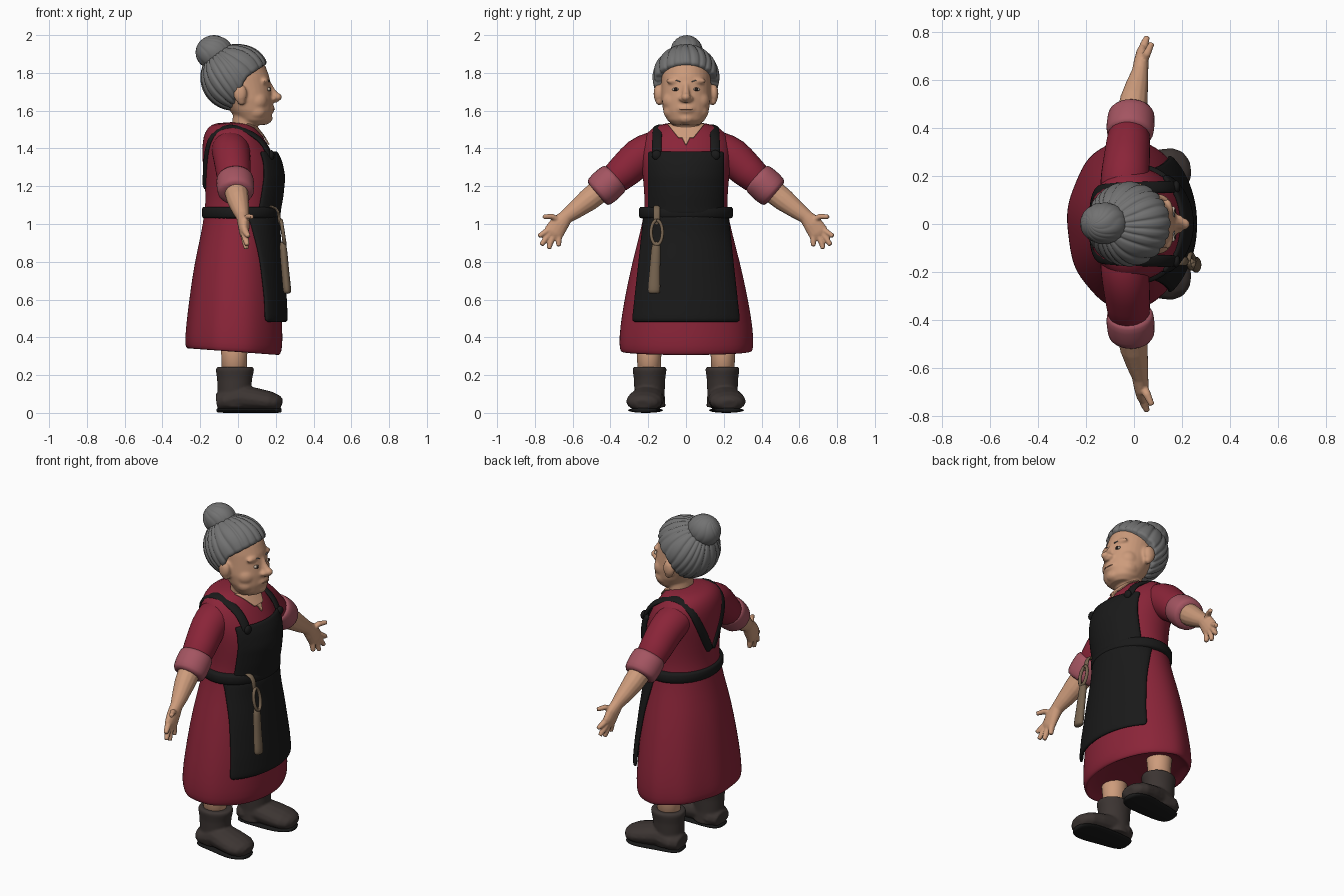
import bpy, bmesh
from math import sin, cos, pi, radians, sqrt
from mathutils import Vector, Matrix

if "Cube" in bpy.data.objects:
    bpy.data.objects.remove(bpy.data.objects["Cube"])


def material(name, r, g, b):
    m = bpy.data.materials.new(name)
    m.use_nodes = True
    m.diffuse_color = (r, g, b, 1)
    node = m.node_tree.nodes["Principled BSDF"]
    node.inputs["Base Color"].default_value = (r, g, b, 1)
    node.inputs["Roughness"].default_value = 0.8
    return m


skin = material("skin", .61, .33, .2)
grey = material("grey_hair", .17, .17, .17)
red = material("red_cloth", .255, .018, .04)
pink = material("pink_cuff", .37, .09, .12)
black = material("black_cloth", .01, .01, .01)
leather = material("dark_leather", .045, .035, .032)
wood = material("brown_wood", .18, .125, .078)
lip = material("lip_brown", .35, .16, .1)
white = material("eye_white", .55, .45, .36)
dark = material("eye_dark", .02, .012, .01)


def finish(bm, name, mat, subdivide=0, voxel=0, thickness=0, smooth=3):
    """Turn a bmesh into a smooth-shaded object with modifiers."""
    bmesh.ops.recalc_face_normals(bm, faces=bm.faces)
    for f in bm.faces:
        f.smooth = True
    mesh = bpy.data.meshes.new(name)
    bm.to_mesh(mesh)
    bm.free()
    mesh.materials.append(mat)
    ob = bpy.data.objects.new(name, mesh)
    bpy.context.collection.objects.link(ob)
    if thickness:
        mod = ob.modifiers.new("thickness", 'SOLIDIFY')
        mod.thickness, mod.offset = thickness, 0
    if voxel:
        mod = ob.modifiers.new("blend", 'REMESH')
        mod.mode, mod.voxel_size, mod.use_smooth_shade = 'VOXEL', voxel, True
        mod = ob.modifiers.new("soften", 'SMOOTH')
        mod.iterations = smooth
    if subdivide:
        mod = ob.modifiers.new("subdivide", 'SUBSURF')
        mod.levels = mod.render_levels = subdivide


def bridge(bm, rings):
    """Join rings of points with quads and close the ends."""
    rows = [[bm.verts.new(p) for p in ring] for ring in rings]
    n = len(rows[0])
    for a, b in zip(rows, rows[1:]):
        for i in range(n):
            j = (i + 1) % n
            bm.faces.new((a[i], a[j], b[j], b[i]))
    bm.faces.new(rows[0])
    bm.faces.new(rows[-1])


def loft(bm, rings, n=32, grow=0, y=0, ripple=0, tilt=0):
    """Stack of ellipses, each given as z, centre x, radius x, radius y."""
    out = []
    for z, cx, rx, ry in rings:
        ring = []
        for i in range(n):
            t = 2 * pi * i / n
            k = 1 + ripple * max(0, 1 - z) * sin(9 * t) * (.6 - .4 * cos(t))
            drop = tilt * max(0, .5 - z) * cos(t)
            ring.append((cx + (rx + grow) * cos(t) * k, y + (ry + grow) * sin(t) * k, z - drop))
        out.append(ring)
    bridge(bm, out)


def tube(bm, path, ref, n=14):
    """Sweep an ellipse along points x, y, z, width, depth; depth lies along ref."""
    pts = [Vector(p[:3]) for p in path]
    rings = []
    for i, p in enumerate(pts):
        t = (pts[min(i + 1, len(pts) - 1)] - pts[max(i - 1, 0)]).normalized()
        r = ref(p) if callable(ref) else Vector(ref)
        d = (r - t * r.dot(t)).normalized()
        w = t.cross(d)
        rings.append([p + w * path[i][3] * cos(2 * pi * k / n) + d * path[i][4] * sin(2 * pi * k / n)
                      for k in range(n)])
    bridge(bm, rings)


def ball(bm, centre, size, segments=24):
    m = Matrix.Translation(centre) @ Matrix.Diagonal((*size, 1))
    bmesh.ops.create_uvsphere(bm, u_segments=segments, v_segments=segments // 2, radius=1, matrix=m)


def profile_at(rings, z):
    for a, b in zip(rings, rings[1:]):
        if a[0] <= z <= b[0]:
            f = (z - a[0]) / (b[0] - a[0])
            return [p + (q - p) * f for p, q in zip(a, b)]
    return rings[-1]


def surface(rings, y, z, grow=0, side=1):
    """Point on the front or back of a lofted shape."""
    _, cx, rx, ry = profile_at(rings, z)
    return Vector((cx + side * (rx * sqrt(max(0, 1 - (y / ry) ** 2)) + grow), y, z))


def patch(name, mat, z0, z1, w0, w1, grow, thickness, rows=14, cols=20):
    """Cloth panel that follows the front of the dress."""
    bm = bmesh.new()
    grid = []
    for i in range(rows + 1):
        f = i / rows
        z, w = z0 + (z1 - z0) * f, w0 + (w1 - w0) * f
        grid.append([bm.verts.new(surface(dress, w * (2 * j / cols - 1), z, grow)) for j in range(cols + 1)])
    for a, b in zip(grid, grid[1:]):
        for j in range(cols):
            bm.faces.new((a[j], a[j + 1], b[j + 1], b[j]))
    finish(bm, name, mat, thickness=thickness, subdivide=1)


# Dress with a shallow underside
dress = [(.33, -.025, .25, .35), (.36, -.022, .258, .356), (.45, -.02, .255, .352), (.6, -.015, .243, .328),
         (.8, -.01, .22, .285), (.95, 0, .194, .244), (1.07, .01, .186, .218), (1.15, .02, .19, .22),
         (1.25, .02, .2, .228), (1.33, .008, .196, .238), (1.4, -.01, .179, .243),
         (1.46, -.025, .16, .225), (1.51, -.033, .13, .183), (1.54, -.03, .09, .1)]
bm = bmesh.new()
loft(bm, [(.365, -.025, .16, .26), (.335, -.025, .225, .325), (.32, -.025, .24, .34)] + dress,
     64, ripple=.018, tilt=.1)
finish(bm, "dress", red, subdivide=1)
patch("neck_opening", skin, 1.455, 1.53, .04, .1, .006, .008)
patch("neck_notch", skin, 1.42, 1.458, .003, .022, .006, .008)

# Apron with belt, straps and buttons
patch("apron_skirt", black, .48, 1.05, .287, .222, .02, .022)
patch("apron_bib", black, 1.05, 1.385, .198, .2, .02, .022)
bm = bmesh.new()
_, cx, rx, ry = profile_at(dress, 1.06)
loft(bm, [(z, cx + .008, rx - .008, ry) for z in (1.025, 1.035, 1.085, 1.095)], 48, grow=.03)
finish(bm, "belt", black, subdivide=1)
for s, side in ((1, "left"), (-1, "right")):
    bm = bmesh.new()
    path = [surface(dress, .155 * s, z, .024) for z in (1.345, 1.39, 1.43)]
    path += [surface(dress, .152 * s, 1.475, .008), Vector((-.02, .15 * s, 1.518)), Vector((-.07, .147 * s, 1.514))]
    path += [surface(dress, y * s, z, -.001, -1) for y, z in
             ((.143, 1.47), (.128, 1.41), (.1, 1.35), (.065, 1.28), (.03, 1.21), (.015, 1.185))]
    tube(bm, [(*p, .027, .012) for p in path], lambda p: p - Vector((0, p.y * .6, 1.32)))
    finish(bm, side + "_strap", black, subdivide=1)
    bm = bmesh.new()
    ball(bm, surface(dress, .155 * s, 1.365, .034), (.016, .026, .026))
    finish(bm, side + "_button", black)

# Head: skull, features and neck blended together
skull = [(1.525, .09, .06, .07), (1.55, .085, .088, .1), (1.6, .07, .114, .121), (1.66, .05, .133, .131),
         (1.72, .035, .14, .13), (1.78, .018, .148, .13), (1.84, .002, .142, .125), (1.9, -.03, .09, .09)]
bm = bmesh.new()
loft(bm, skull)
loft(bm, [(1.42, .02, .07, .085), (1.5, .035, .068, .085), (1.6, .045, .07, .085)])
tube(bm, [(.165, 0, 1.745, .014, .012), (.178, 0, 1.71, .016, .018),
          (.198, 0, 1.675, .024, .025), (.188, 0, 1.645, .022, .02)], (1, 0, 0))
ball(bm, (.21, 0, 1.672), (.023, .024, .022))
ball(bm, (.16, 0, 1.61), (.034, .055, .034))
ball(bm, (.15, 0, 1.56), (.033, .045, .03))
for s in (1, -1):
    ball(bm, (.184, .024 * s, 1.664), (.02, .016, .014))
    ball(bm, (.1, .06 * s, 1.65), (.06, .066, .06))
    ball(bm, (.14, .05 * s, 1.757), (.024, .055, .02))
    ball(bm, (.095, .072 * s, 1.595), (.055, .048, .045))
    ball(bm, (.012, .148 * s, 1.69), (.036, .024, .05))
    ball(bm, (.018, .142 * s, 1.65), (.022, .02, .022))
finish(bm, "head", skin, voxel=.007, smooth=7)
for s, side in ((1, "left"), (-1, "right")):
    eye = surface(skull, .055 * s, 1.713)
    for part, mat, shift, size in (("eye", white, 0, (.01, .019, .009)), ("iris", dark, .007, (.006, .01, .009))):
        bm = bmesh.new()
        ball(bm, eye + Vector((shift, 0, 0)), size)
        finish(bm, side + "_" + part, mat)
    bm = bmesh.new()
    tube(bm, [(*surface(skull, y * s, z, .003), .003, .005) for y, z in
              ((.028, 1.752), (.048, 1.761), (.072, 1.759), (.092, 1.746))], (1, 0, 0), 8)
    finish(bm, side + "_eyebrow", grey, subdivide=1)
bm = bmesh.new()
ball(bm, (.187, 0, 1.607), (.008, .034, .004))
finish(bm, "mouth", lip)


def hair(name, centre, size, strands, groove, front, back, twist, puff=0):
    """Grooved strands fanning out from the bun, ending at a hairline."""
    axis, ahead, across = Vector((-.58, 0, .81)), Vector((.81, 0, .58)), Vector((0, 1, 0))
    n, rows, rings = strands * 8, 28, []
    for i in range(rows + 2):
        ring = []
        for j in range(n):
            a = 2 * pi * j / n
            limit = radians(front + (back - front) * max(0, .2 - cos(a)) / 1.2)
            t = limit * max(.02, min(i / rows, 1))
            b = a + twist * sin(t)
            d = axis * cos(t) + (ahead * cos(b) + across * sin(b)) * sin(t)
            wave = (1 - abs(sin(strands * a / 2 + .9 * sin(3 * a) + .5 * sin(2 * t + 5 * a)))) ** 2
            k = 1 - groove * wave * sin(min(t * 1.3, pi / 2))
            k += puff * max(0, d.dot(Vector((.8, 0, .6)))) ** 4
            if i == rows:
                k *= .96
            if i > rows:
                k = .3
            ring.append([c + v * r * k for c, v, r in zip(centre, d, size)])
        rings.append(ring)
    bm = bmesh.new()
    bridge(bm, rings)
    finish(bm, name, grey)


hair("hair", (-.022, 0, 1.775), (.178, .177, .176), 22, .055, 103, 142, .15, .1)
hair("hair_bun", (-.125, .003, 1.908), (.1, .087, .092), 12, .03, 172, 172, 1.2)

# Arms, hands, legs and boots
for s, side in ((1, "left"), (-1, "right")):
    def limb(bm, path, ref=(1, 0, 0)):
        tube(bm, [(x, y * s, z, w, d) for x, y, z, w, d in path], ref)

    bm = bmesh.new()
    limb(bm, [(-.04, .08, 1.41, .09, .1), (-.04, .17, 1.4, .1, .106), (-.033, .245, 1.36, .108, .102),
              (-.025, .32, 1.285, .095, .096), (-.018, .42, 1.2, .083, .09)])
    finish(bm, side + "_sleeve", red, subdivide=1)
    bm = bmesh.new()
    limb(bm, [(-.018, .368, 1.252, .08, .088), (-.017, .378, 1.243, .094, .102), (-.014, .42, 1.205, .098, .104),
              (-.01, .462, 1.167, .094, .1), (-.01, .474, 1.157, .078, .085)])
    finish(bm, side + "_cuff", pink, subdivide=1)
    # Fingers are given as base, middle and tip in y and z
    bm = bmesh.new()
    limb(bm, [(-.015, .42, 1.205, .066, .066), (0, .52, 1.125, .06, .058), (.014, .585, 1.075, .048, .046),
              (.025, .635, 1.038, .038, .034), (.03, .67, 1.0, .05, .032), (.033, .7, .955, .054, .026),
              (.034, .71, .94, .046, .02)])
    for out, base, mid, tip in ((.075, (.665, 1.015), (.71, 1.04), (.755, 1.038)),
                                (.055, (.72, .975), (.752, .952), (.78, .935)),
                                (.05, (.72, .95), (.748, .915), (.766, .888)),
                                (.045, (.7, .94), (.718, .9), (.726, .868)),
                                (.04, (.672, .945), (.674, .91), (.674, .882))):
        limb(bm, [(.033, *base, .017, .019), ((.033 + out) / 2, *mid, .0155, .017), (out, *tip, .012, .012)])
    finish(bm, side + "_forearm_and_hand", skin, voxel=.0055, smooth=2)
    bm = bmesh.new()
    loft(bm, [(.15, -.02, .065, .06), (.3, -.02, .068, .064), (.45, -.02, .08, .08)], y=.195 * s)
    finish(bm, side + "_leg", skin)
    bm = bmesh.new()
    loft(bm, [(.03, -.02, .088, .085), (.1, -.02, .087, .08), (.18, -.018, .093, .083),
              (.23, -.016, .102, .09), (.244, -.016, .095, .084)], y=.193 * s)
    limb(bm, [(-.112, .195, .055, .06, .045), (-.07, .197, .062, .088, .055), (.02, .203, .08, .088, .07),
              (.1, .213, .07, .097, .062), (.17, .222, .06, .097, .054), (.21, .227, .052, .076, .042),
              (.23, .229, .045, .04, .028)], (0, 0, 1))
    finish(bm, side + "_boot", leather, voxel=.008)
    bm = bmesh.new()
    limb(bm, [(-.116, .195, .014, .045, .013), (-.09, .196, .014, .076, .014), (.02, .203, .014, .084, .014),
              (.11, .214, .014, .096, .014), (.18, .223, .014, .09, .014), (.215, .227, .014, .062, .014),
              (.232, .229, .014, .03, .013)], (0, 0, 1))
    finish(bm, side + "_sole", black, subdivide=1)

# Brush hanging from the belt: hook, loop and handle
bm = bmesh.new()
tube(bm, [(.15, -.155, 1.095, .018, .008), (.208, -.155, 1.09, .018, .008), (.218, -.155, 1.04, .018, .009),
          (.222, -.155, .99, .016, .009)], (1, 0, .5))
finish(bm, "tool_hook", wood, subdivide=1)
bm = bmesh.new()
loop = [(.228 + .02 * (.5 - .5 * cos(a)), -.155 + .03 * sin(a), .955 + .065 * cos(a))
        for a in [2 * pi * i / 20 for i in range(21)]]
tube(bm, [(*p, .009, .01) for p in loop], (1, 0, 0), 8)
finish(bm, "tool_loop", wood)
bm = bmesh.new()
tube(bm, [(.236, -.156, .91, .018, .016), (.24, -.159, .87, .027, .021), (.247, -.164, .78, .028, .021),
          (.255, -.168, .7, .032, .022), (.26, -.17, .645, .036, .023), (.261, -.17, .63, .03, .018)], (1, 0, 0))
finish(bm, "tool_handle", wood, subdivide=1)
